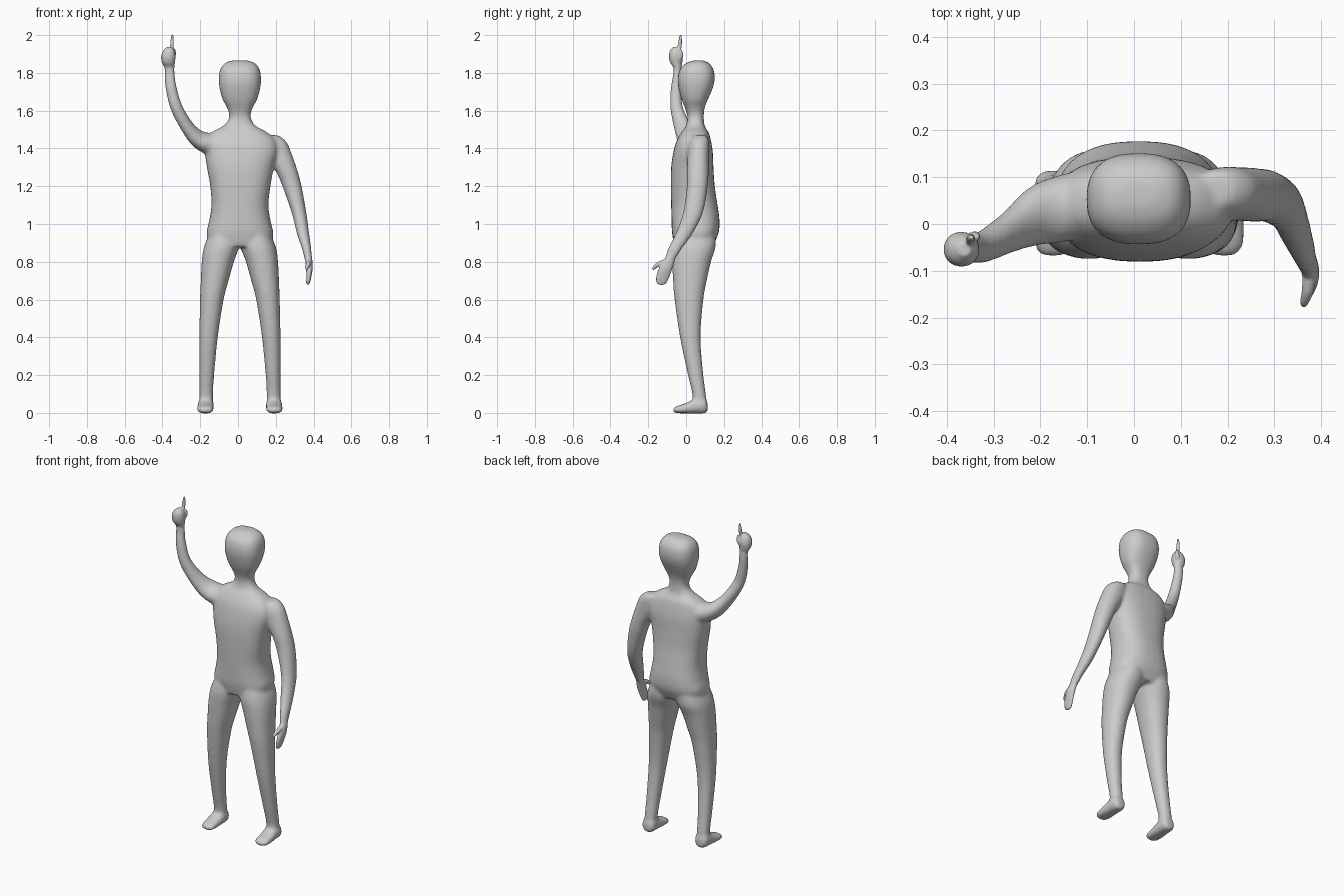
import bpy, bmesh, math
from mathutils import Vector

CX = 0.01  # body's mirror plane


def spline(rows, steps=4):
    """Smoothly interpolate rows of numbers."""
    out = []
    for i in range(len(rows) - 1):
        a, b = rows[max(i - 1, 0)], rows[i]
        c, d = rows[i + 1], rows[min(i + 2, len(rows) - 1)]
        for s in range(steps):
            t = s / steps
            out.append([0.5 * (2 * q + (r - p) * t + (2 * p - 5 * q + 4 * r - w) * t * t
                               + (3 * q - p - 3 * r + w) * t ** 3)
                        for p, q, r, w in zip(a, b, c, d)])
    out.append(list(rows[-1]))
    return out


def loft(bm, rings, power, n=28):
    """Skin superellipse rings given as (centre, u axis, v axis)."""
    def se(v):
        return math.copysign(abs(v) ** (2 / power), v)
    loops = []
    for c, u, v in rings:
        angs = [2 * math.pi * k / n for k in range(n)]
        loops.append([bm.verts.new(c + u * se(math.cos(a)) + v * se(math.sin(a))) for a in angs])
    faces = [bm.faces.new(loops[0]), bm.faces.new(loops[-1][::-1])]
    for a, b in zip(loops, loops[1:]):
        for k in range(n):
            j = (k + 1) % n
            faces.append(bm.faces.new((a[k], b[k], b[j], a[j])))
    bmesh.ops.recalc_face_normals(bm, faces=faces)


def column(bm, rows, power=2.3, mirror=False):
    """Horizontal rings: z, x min, x max, y min, y max."""
    rings = []
    for z, x0, x1, y0, y1 in spline(rows):
        if mirror:
            x0, x1 = 2 * CX - x1, 2 * CX - x0
        rings.append((Vector(((x0 + x1) / 2, (y0 + y1) / 2, z)),
                      Vector(((x1 - x0) / 2, 0, 0)), Vector((0, (y1 - y0) / 2, 0))))
    loft(bm, rings, power)


def foot(bm, rows, mirror):
    """Upright rings: y, x min, x max, z min, z max."""
    rings = []
    for y, x0, x1, z0, z1 in spline(rows):
        if mirror:
            x0, x1 = 2 * CX - x1, 2 * CX - x0
        rings.append((Vector(((x0 + x1) / 2, y, (z0 + z1) / 2)),
                      Vector(((x1 - x0) / 2, 0, 0)), Vector((0, 0, (z1 - z0) / 2))))
    loft(bm, rings, 2.4)


def tube(bm, rows):
    """Rings square to a path: x, y, z, radius in front view, radius in depth."""
    pts = spline(rows)
    rings = []
    for i, p in enumerate(pts):
        t = Vector(pts[min(i + 1, len(pts) - 1)][:3]) - Vector(pts[max(i - 1, 0)][:3])
        u = t.cross(Vector((0.3, 1, 0))).normalized()
        v = t.cross(u).normalized()
        rings.append((Vector(p[:3]), u * p[3], v * p[4]))
    loft(bm, rings, 2)


def finish(bm, name, voxel, smooth):
    """Fuse the lofts into one smooth skin."""
    me = bpy.data.meshes.new(name)
    bm.to_mesh(me)
    bm.free()
    ob = bpy.data.objects.new(name, me)
    bpy.context.collection.objects.link(ob)
    r = ob.modifiers.new("fuse", 'REMESH')
    r.mode = 'VOXEL'
    r.voxel_size = voxel
    r.use_smooth_shade = True
    s = ob.modifiers.new("soften", 'SMOOTH')
    s.factor = 0.5
    s.iterations = smooth
    return ob


body = bmesh.new()

# torso, neck and head
column(body, [
    (.88, -.15, .17, -.06, .14), (.95, -.167, .187, -.074, .172), (1.02, -.152, .172, -.077, .177),
    (1.10, -.141, .161, -.079, .167), (1.20, -.147, .172, -.081, .152), (1.30, -.165, .19, -.079, .145),
    (1.38, -.175, .21, -.067, .142), (1.44, -.17, .20, -.05, .132), (1.485, -.14, .155, -.025, .12),
    (1.515, -.085, .10, -.003, .10), (1.545, -.054, .074, .006, .095), (1.58, -.047, .067, .006, .094),
    (1.62, -.06, .08, -.008, .10), (1.66, -.082, .102, -.024, .116), (1.72, -.098, .118, -.04, .142),
    (1.77, -.102, .122, -.044, .152), (1.82, -.094, .114, -.032, .145), (1.853, -.068, .088, .002, .12),
    (1.866, -.03, .05, .04, .09)], 2.5)

# legs and feet
for m in (False, True):
    column(body, [
        (.97, -.14, 0, -.055, .155), (.88, -.180, .005, -.074, .157), (.80, -.192, -.022, -.074, .132),
        (.70, -.197, -.050, -.069, .11), (.60, -.201, -.076, -.061, .092), (.40, -.205, -.107, -.032, .077),
        (.20, -.205, -.126, .01, .092), (.10, -.205, -.132, .033, .105), (.03, -.206, -.132, .035, .108)],
        2.2, m)
    foot(body, [
        (.114, -.19, -.147, .008, .05), (.10, -.21, -.13, -.003, .08), (.05, -.214, -.128, -.003, .075),
        (0, -.217, -.128, -.003, .052), (-.045, -.215, -.13, -.002, .038), (-.07, -.198, -.147, .002, .024)], m)

# lowered arm
column(body, [
    (1.47, .13, .215, .04, .11), (1.435, .13, .257, .018, .122), (1.36, .15, .289, .008, .122),
    (1.28, .20, .316, .004, .12), (1.20, .235, .337, .004, .115), (1.06, .284, .362, -.016, .09),
    (.95, .311, .377, -.056, .036), (.87, .338, .388, -.096, -.02), (.80, .355, .393, -.118, -.066)], 2.1)

# raised arm
tube(body, [
    (-.09, .045, 1.41, .07, .075), (-.195, .022, 1.44, .05, .068), (-.262, -.015, 1.505, .036, .048),
    (-.325, -.05, 1.615, .033, .034), (-.354, -.052, 1.72, .030, .029), (-.362, -.045, 1.79, .028, .024),
    (-.363, -.045, 1.85, .026, .022)])
finish(body, "body", .008, 14)

# lowered hand with thumb
hand = bmesh.new()
column(hand, [
    (.86, .345, .386, -.088, -.035), (.82, .354, .392, -.112, -.056), (.77, .36, .396, -.142, -.070),
    (.72, .362, .388, -.158, -.088), (.69, .361, .381, -.157, -.102), (.678, .365, .376, -.145, -.115)], 2)
tube(hand, [(.376, -.10, .80, .016, .016), (.372, -.14, .79, .013, .013),
            (.365, -.165, .772, .010, .010), (.362, -.176, .758, .005, .005)])
finish(hand, "lowered_hand", .004, 4)

# raised fist with pointing finger and folded thumb
fist = bmesh.new()
column(fist, [
    (1.80, -.386, -.338, -.064, -.026), (1.83, -.39, -.337, -.068, -.024), (1.855, -.403, -.334, -.084, -.02),
    (1.885, -.407, -.331, -.091, -.017), (1.915, -.398, -.335, -.086, -.024),
    (1.937, -.376, -.35, -.068, -.04)], 2.1)
tube(fist, [(-.352, -.045, 1.89, .014, .014), (-.350, -.036, 1.93, .010, .011),
            (-.349, -.031, 1.965, .009, .010), (-.347, -.029, 2.002, .005, .005)])
tube(fist, [(-.355, -.04, 1.86, .014, .014), (-.34, -.026, 1.895, .011, .011),
            (-.336, -.03, 1.925, .006, .006)])
finish(fist, "raised_hand", .0035, 4)
